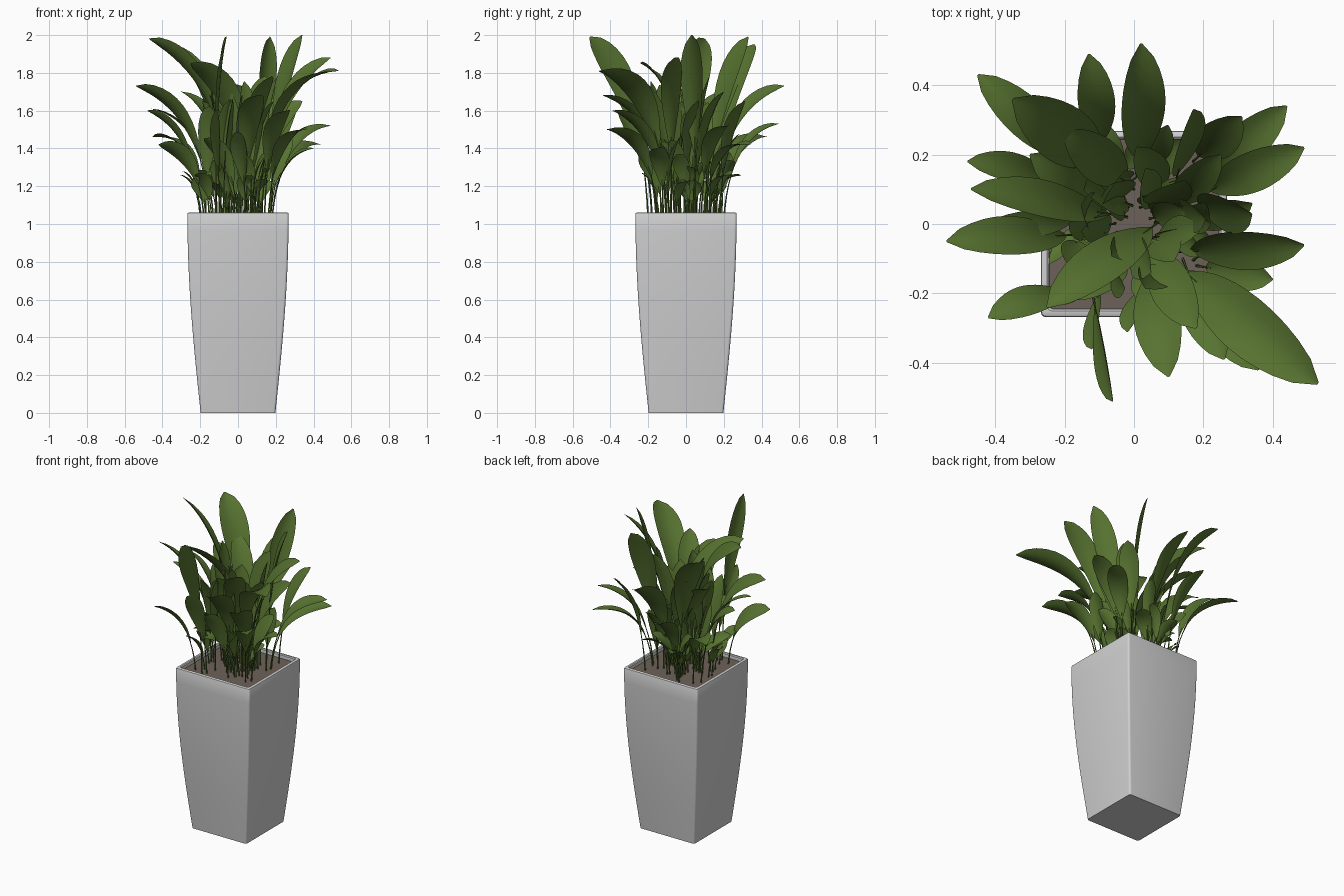
import bpy, bmesh, math, random
from mathutils import Vector

cube = bpy.data.objects.get("Cube")
if cube:
    bpy.data.objects.remove(cube)
rng = random.Random(7)


def material(name, rgb):
    m = bpy.data.materials.new(name)
    m.use_nodes = True
    m.diffuse_color = (*rgb, 1)
    m.node_tree.nodes["Principled BSDF"].inputs["Base Color"].default_value = (*rgb, 1)
    return m


def finish(name, bm, mat, angle=35):
    me = bpy.data.meshes.new(name)
    bm.to_mesh(me)
    bm.free()
    me.materials.append(mat)
    ob = bpy.data.objects.new(name, me)
    bpy.context.collection.objects.link(ob)
    bpy.ops.object.select_all(action='DESELECT')
    ob.select_set(True)
    bpy.context.view_layer.objects.active = ob
    bpy.ops.object.shade_smooth_by_angle(angle=math.radians(angle))
    return ob


grey = material("pot grey", (0.63, 0.63, 0.63))
brown = material("soil brown", (0.155, 0.12, 0.1))
green = material("leaf green", (0.095, 0.17, 0.03))


# Square section with rounded corners
def ring(bm, half, z, radius=0.013, steps=4):
    verts = []
    for corner in range(4):
        mid = math.pi / 4 + corner * math.pi / 2
        c = Vector((math.cos(mid), math.sin(mid))) * math.sqrt(2) * (half - radius)
        for i in range(steps + 1):
            a = (corner + i / steps) * math.pi / 2
            verts.append(bm.verts.new((c.x + radius * math.cos(a), c.y + radius * math.sin(a), z)))
    return verts


def bridge(bm, a, b):
    for i in range(len(a)):
        j = (i + 1) % len(a)
        bm.faces.new((a[i], a[j], b[j], b[i]))


# Pot: bowed wall, crisp rim and inner lip
bm = bmesh.new()
profile = []
for i in range(13):
    t = i / 12
    profile.append((0.198 + 0.07 * math.sin(t * math.pi / 2), 1.052 * t))
profile += [(0.266, 1.057), (0.261, 1.06), (0.25, 1.06), (0.245, 1.055), (0.243, 1.02)]
rings = [ring(bm, h, z) for h, z in profile]
for a, b in zip(rings, rings[1:]):
    bridge(bm, a, b)
bm.faces.new(rings[0][::-1])
finish("pot", bm, grey)

# Soil
bm = bmesh.new()
bm.faces.new(ring(bm, 0.244, 1.035))
finish("soil", bm, brown)

# Main leaves: root x, y, tip x, y, z, blade width, optional roll in degrees
tall = [
    (.1, -.1, .53, -.46, 1.81, .17), (-.12, -.2, -.06, -.51, 1.99, .14, 75),
    (-.02, .02, -.47, .1, 1.98, .14, 40), (.17, .05, .34, .03, 2.0, .14, 40),
    (-.06, .16, -.35, .36, 1.95, .17, 0), (.12, .12, .17, .33, 1.99, .13, 60),
    (.02, .14, .02, .52, 1.73, .14, 25), (.12, -.08, .49, -.06, 1.88, .13, 30),
    (-.15, -.03, -.54, -.05, 1.73, .13, 30), (.09, .02, -.25, -.24, 1.85, .15, 30),
    (.04, -.1, .1, -.44, 1.68, .14), (.04, -.06, .18, -.3, 1.78, .13),
]
low = [
    (-.17, .17, -.45, .43, 1.46, .12), (-.09, .2, -.13, .49, 1.53, .11),
    (.17, .1, .44, .34, 1.42, .12), (.18, .08, .49, .22, 1.52, .12),
    (-.13, .02, -.46, -.02, 1.61, .08, 0), (-.2, .13, -.48, .18, 1.6, .1, 30),
    (-.18, -.18, -.42, -.27, 1.42, .11, 35), (.14, -.1, .26, -.39, 1.6, .13),
    (.18, -.12, .4, -.16, 1.4, .1), (.17, .18, .31, .31, 1.65, .12),
    (.16, -.15, .36, -.42, 1.5, .13), (-.1, -.18, -.12, -.36, 1.6, .1, 65),
    (.1, .04, .25, .2, 1.7, .1), (0, .1, -.2, .27, 1.75, .13, 0),
    (-.03, .03, -.3, .2, 1.7, .13, 0), (.1, 0, .34, .06, 1.65, .12, 40),
]
leaves = []
for rx, ry, x, y, z, w, *roll in tall + low:
    leaves.append((Vector((rx, ry, 1.02)), Vector((x, y, z)), w, roll[0] if roll else 12))

# Upright inner leaves, then short outer leaves
for count, lo, hi, spread, width in ((24, 1.45, 1.82, 0.24, 0.11), (38, 1.22, 1.5, 0.32, 0.085)):
    for i in range(count):
        a = 2.4 * i + rng.uniform(-.3, .3)
        turn = a + rng.uniform(-.8, .8)
        d = spread * rng.uniform(.4, 1)
        r = min(0.2, d * rng.uniform(.3, .8))
        base = Vector((r * math.cos(turn), r * math.sin(turn), 1.02))
        tip = Vector((d * math.cos(a), d * math.sin(a), rng.uniform(lo, hi)))
        leaves.append((base, tip, width * rng.uniform(.8, 1.2), rng.uniform(-30, 60)))


# Stems rise upright; the further a leaf reaches out, the harder it bends
def arc(base, tip, t):
    reach = (tip - base).xy.length / (tip.z - base.z)
    bend = base.lerp(tip, 0.1)
    bend.z = base.z + min(1.1, 0.58 + 0.55 * reach) * (tip.z - base.z)
    return base * (1 - t) ** 2 + bend * 2 * t * (1 - t) + tip * t * t


# Blades: cupped strips that swell and taper to a blunt point
ROWS, START = 12, 0.28
bm = bmesh.new()
for base, tip, width, roll in leaves:
    out = Vector((tip.x - base.x, tip.y - base.y, 0)).normalized()
    flat = Vector((-out.y, out.x, 0))
    angle = math.radians(roll)
    rows = []
    for i in range(ROWS + 1):
        u = i / ROWS
        t = START + (1 - START) * u
        p = arc(base, tip, t)
        along = (arc(base, tip, t + 0.01) - arc(base, tip, t - 0.01)).normalized()
        up = along.cross(flat).normalized()
        if up.z < 0:
            up.negate()
        side = flat * math.cos(angle) + up * math.sin(angle)
        lift = up * math.cos(angle) - flat * math.sin(angle)
        swell = math.sin(math.pi * u ** 1.35) ** 0.6 if 0 < u < 1 else 0
        half = 0.5 * width * max(0.05, swell)
        rows.append([bm.verts.new(p + side * half * s + lift * half * 0.25 * s * s)
                     for s in (-1, -.5, 0, .5, 1)])
    for a, b in zip(rows, rows[1:]):
        for k in range(4):
            bm.faces.new((a[k], a[k + 1], b[k + 1], b[k]))
finish("leaf_blades", bm, green, 60)

# Stems: thin tapering tubes below each blade
bm = bmesh.new()
SIDES = 5
for base, tip, width, roll in leaves:
    last = None
    for i in range(6):
        p = arc(base, tip, i / 5 * (START + 0.1))
        r = 0.005 - 0.0006 * i
        loop = [bm.verts.new(p + Vector((math.cos(k * math.tau / SIDES), math.sin(k * math.tau / SIDES), 0)) * r)
                for k in range(SIDES)]
        if last:
            bridge(bm, last, loop)
        last = loop
finish("leaf_stems", bm, green, 60)
